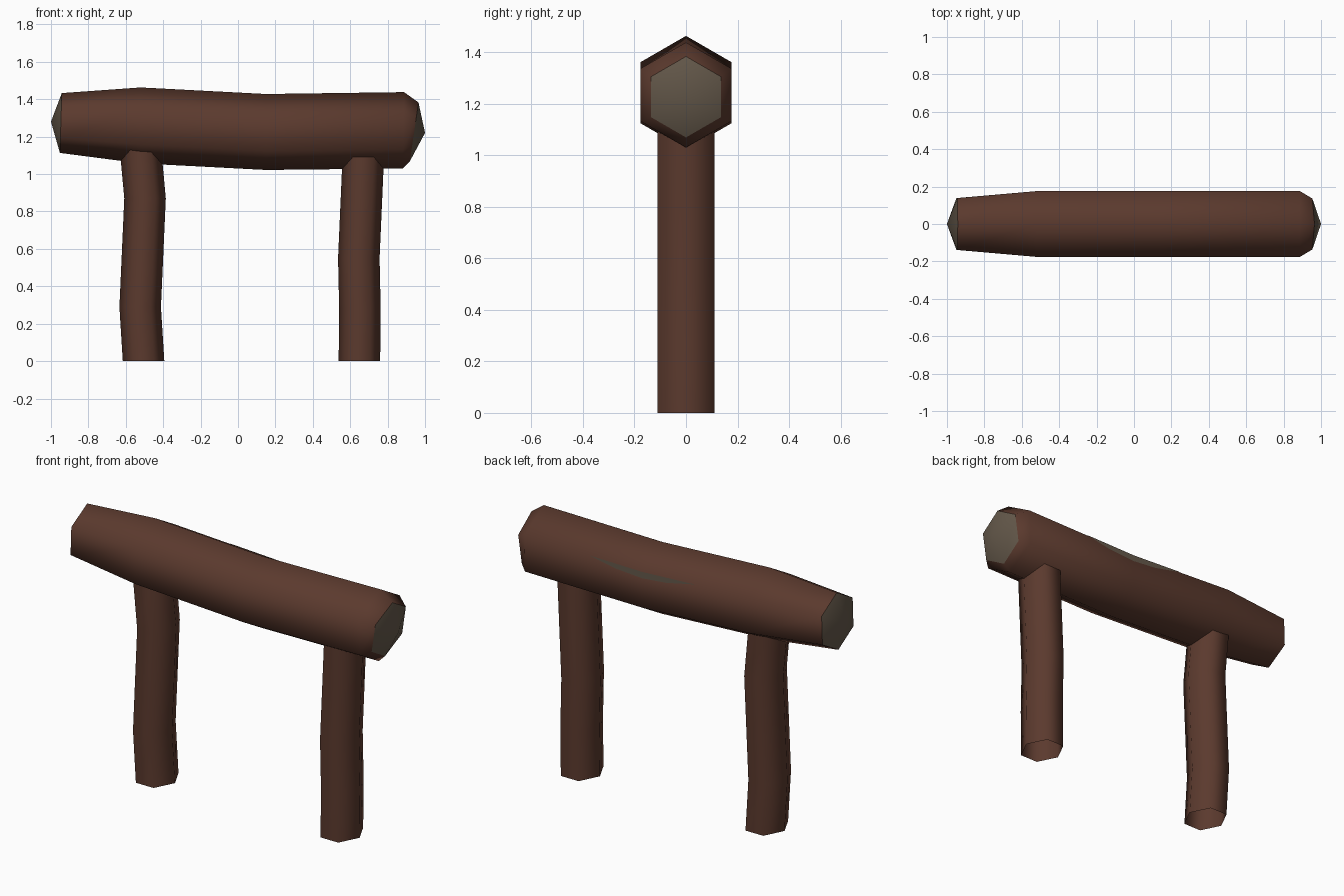
import bpy, bmesh
from math import sin, cos, pi

if "Cube" in bpy.data.objects:
    bpy.data.objects.remove(bpy.data.objects["Cube"])


def material(name, color):
    m = bpy.data.materials.new(name)
    m.diffuse_color = (*color, 1)
    m.use_nodes = True
    m.node_tree.nodes["Principled BSDF"].inputs["Base Color"].default_value = m.diffuse_color
    return m


BARK = material("bark", (0.105, 0.042, 0.027))
WOOD = material("cut_wood", (0.13, 0.10, 0.07))


def finish(name, bm, mat, flip=True):
    if flip:
        bmesh.ops.recalc_face_normals(bm, faces=bm.faces)
    for f in bm.faces:
        f.smooth = True
    me = bpy.data.meshes.new(name)
    bm.to_mesh(me)
    bm.free()
    me.materials.append(mat)
    ob = bpy.data.objects.new(name, me)
    bpy.context.collection.objects.link(ob)


def tube(name, rings, mat):
    """Open tube joining equal-sized rings of points."""
    bm = bmesh.new()
    loops = [[bm.verts.new(p) for p in ring] for ring in rings]
    for a, b in zip(loops, loops[1:]):
        for i in range(len(a)):
            j = (i + 1) % len(a)
            bm.faces.new((a[i], a[j], b[j], b[i]))
    finish(name, bm, mat)


def cap(name, ring, tip, outward):
    """Shallow six-sided cone closing a log end."""
    bm = bmesh.new()
    vs = [bm.verts.new(p) for p in ring]
    t = bm.verts.new(tip)
    for i in range(len(vs)):
        bm.faces.new((vs[i], vs[(i + 1) % len(vs)], t))
    bm.normal_update()
    if sum(f.normal.x for f in bm.faces) * outward < 0:
        bmesh.ops.reverse_faces(bm, faces=bm.faces)
    finish(name, bm, WOOD, flip=False)


def log_ring(x, z, r, tilt=0.0):
    """Hexagon across the log, corners at top and bottom."""
    return [(x + tilt * cos(k * pi / 3), r * 0.866 * sin(k * pi / 3) / 0.866,
             z + r * cos(k * pi / 3)) for k in range(6)]


def leg_ring(x, z):
    """Hexagon around the leg, flat to front and back."""
    return [(x + 0.111 * cos(k * pi / 3), 0.111 / 0.866 * sin(k * pi / 3), z)
            for k in range(6)]


# Log with a gentle bend and chamfered right end
rings = [log_ring(-0.947, 1.273, 0.16, 0.005),
         log_ring(-0.52, 1.260, 0.203),
         log_ring(0.15, 1.225, 0.203),
         log_ring(0.884, 1.234, 0.204, 0.004),
         log_ring(0.942, 1.226, 0.157, 0.023)]
tube("log_bark", rings, BARK)

# Cut ends
cap("left_log_end", rings[0], (-1.0, 0, 1.28), -1)
cap("right_log_end", rings[-1], (1.0, 0, 1.22), 1)

# Sliver of bare wood along the upper back edge
bm = bmesh.new()
chip = [(0.48, 1.332), (0.15, 1.327), (-0.18, 1.344),
        (0.0, 1.305), (0.15, 1.291), (0.32, 1.302)]
bm.faces.new([bm.verts.new((x, 0.179, z)) for x, z in chip])
bm.normal_update()
for f in bm.faces:
    if f.normal.y < 0:
        f.normal_flip()
finish("bare_wood_chip", bm, WOOD, flip=False)

# Crooked legs: (x, z) of each ring, open below and buried in the log above
left = [(-0.505, 0), (-0.523, 0.29), (-0.497, 0.87), (-0.522, 1.14)]
right = [(0.649, 0), (0.652, 0.27), (0.646, 0.55), (0.672, 1.14)]
for name, path in (("left_leg", left), ("right_leg", right)):
    tube(name, [leg_ring(x, z) for x, z in path], BARK)
